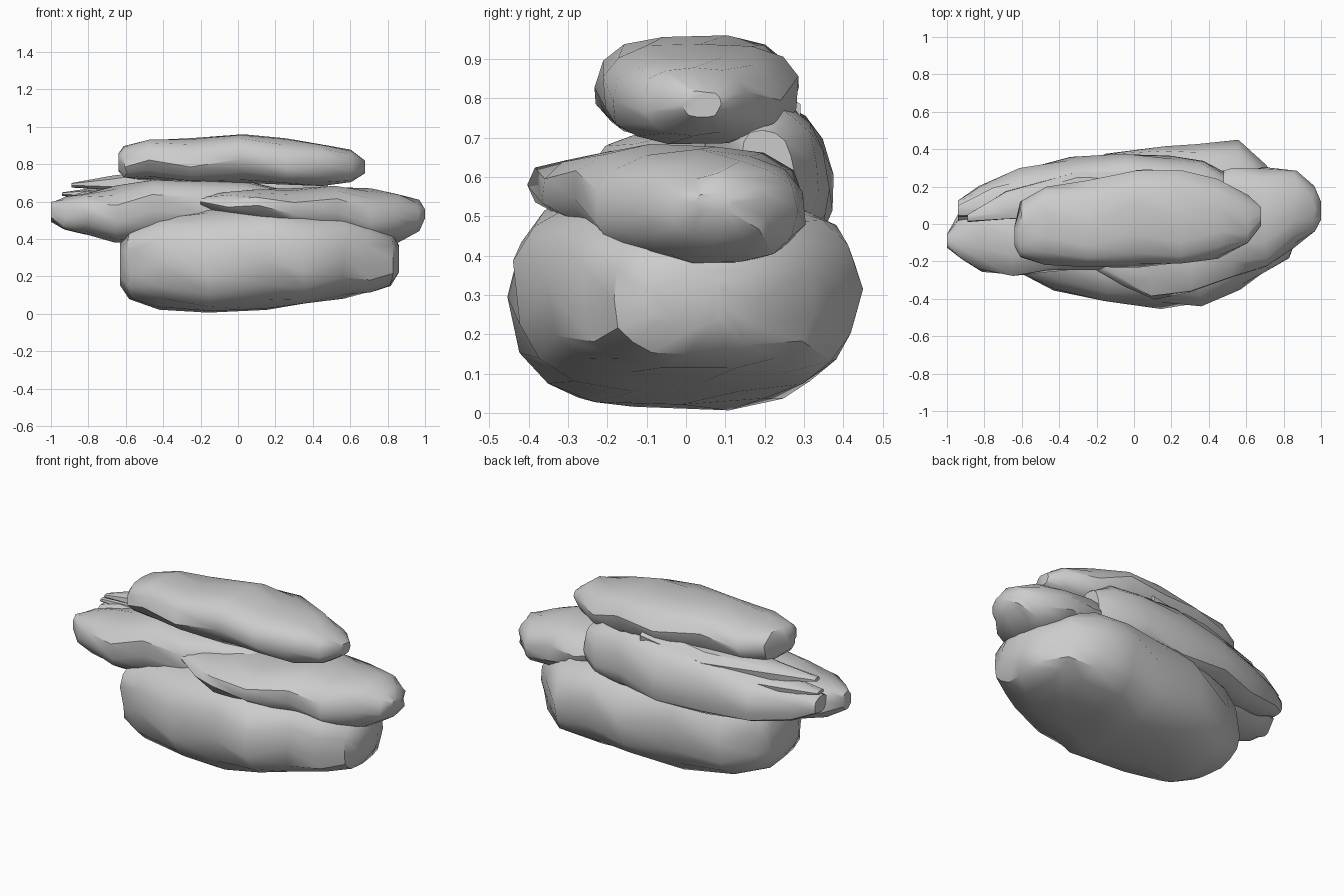
import bpy, bmesh, math, random

random.seed(4)

def rock(name, sections, sides=14, power=2.8, shear=0.0, rough=0.012):
    """Loft rounded-box rings along x; each section is (x, y0, y1, z0, z1)."""
    bm = bmesh.new()
    rings = []
    for i, (x, y0, y1, z0, z1) in enumerate(sections):
        cy, cz, ry, rz = (y0 + y1) / 2, (z0 + z1) / 2, (y1 - y0) / 2, (z1 - z0) / 2
        ring = []
        for k in range(sides):
            a = 2 * math.pi * (k + 0.5 * (i % 2)) / sides
            c, s = math.cos(a), math.sin(a)
            u = math.copysign(abs(c) ** (2 / power), c)
            v = math.copysign(abs(s) ** (2 / power), s)
            g = 1 - random.random() * rough / max(0.1, min(ry, rz))
            dx = random.uniform(-1, 1) * rough if 0 < i < len(sections) - 1 else 0
            ring.append(bm.verts.new((x + dx, cy + ry * u * g + shear * rz * v, cz + rz * v * g)))
        rings.append(ring)
    for a, b in zip(rings, rings[1:]):
        for k in range(sides):
            j = (k + 1) % sides
            bm.faces.new((a[k], a[j], b[j], b[k]))
    bm.faces.new(rings[0])
    bm.faces.new(rings[-1])
    bmesh.ops.recalc_face_normals(bm, faces=bm.faces)
    me = bpy.data.meshes.new(name)
    bm.to_mesh(me)
    bm.free()
    ob = bpy.data.objects.new(name, me)
    bpy.context.collection.objects.link(ob)
    bpy.ops.object.select_all(action='DESELECT')
    ob.select_set(True)
    bpy.context.view_layer.objects.active = ob
    bpy.ops.object.shade_smooth_by_angle(angle=math.radians(40))
    return ob

# Large base boulder
rock("base_boulder", [
    (-0.63, -0.18, 0.12, 0.15, 0.38), (-0.58, -0.28, 0.20, 0.07, 0.48),
    (-0.42, -0.37, 0.30, 0.02, 0.53), (-0.15, -0.42, 0.38, 0.00, 0.58),
    (0.15, -0.455, 0.42, 0.01, 0.58), (0.35, -0.45, 0.445, 0.04, 0.57),
    (0.57, -0.36, 0.455, 0.08, 0.55), (0.70, -0.28, 0.34, 0.11, 0.51),
    (0.82, -0.19, 0.20, 0.14, 0.44), (0.86, -0.10, 0.10, 0.22, 0.37)], sides=16, shear=-0.02)

# Slab overhanging on the right
rock("right_slab", [
    (-0.20, -0.26, -0.05, 0.57, 0.63), (-0.05, -0.35, 0.12, 0.52, 0.66),
    (0.10, -0.415, 0.20, 0.49, 0.67), (0.30, -0.39, 0.25, 0.45, 0.68),
    (0.52, -0.31, 0.30, 0.40, 0.69), (0.70, -0.25, 0.315, 0.37, 0.675),
    (0.86, -0.14, 0.30, 0.375, 0.65), (0.96, -0.05, 0.21, 0.44, 0.61),
    (1.00, 0.02, 0.12, 0.51, 0.56)], power=2.4)

# Slab overhanging on the left
rock("left_slab", [
    (-1.00, -0.13, -0.05, 0.49, 0.60), (-0.93, -0.20, 0.06, 0.445, 0.63),
    (-0.82, -0.26, 0.12, 0.42, 0.65), (-0.65, -0.285, 0.16, 0.38, 0.69),
    (-0.45, -0.27, 0.18, 0.38, 0.725), (-0.20, -0.25, 0.20, 0.42, 0.73),
    (0.05, -0.20, 0.20, 0.48, 0.71), (0.22, -0.12, 0.15, 0.55, 0.67)], power=2.5)

# Leaning slab along the back
rock("back_slab", [
    (-0.94, 0.01, 0.13, 0.52, 0.62), (-0.82, 0.00, 0.21, 0.46, 0.66),
    (-0.60, 0.02, 0.30, 0.43, 0.70), (-0.35, 0.05, 0.36, 0.42, 0.74),
    (-0.05, 0.05, 0.38, 0.42, 0.79), (0.20, 0.05, 0.37, 0.44, 0.80),
    (0.38, 0.08, 0.34, 0.47, 0.79), (0.48, 0.14, 0.28, 0.52, 0.73)], power=2.5, shear=-0.15)

# Thin split layers at the left end of the back slab
rock("lower_splinter", [
    (-0.94, 0.04, 0.10, 0.63, 0.65), (-0.75, 0.03, 0.20, 0.61, 0.68),
    (-0.40, 0.05, 0.28, 0.60, 0.73)], sides=8, rough=0.004)
rock("upper_splinter", [
    (-0.89, 0.01, 0.05, 0.675, 0.70), (-0.68, 0.02, 0.18, 0.66, 0.74),
    (-0.30, 0.02, 0.28, 0.65, 0.79), (0.10, 0.05, 0.30, 0.65, 0.83)], sides=8, rough=0.004)

# Top boulder
rock("top_boulder", [
    (-0.64, -0.12, -0.01, 0.76, 0.86), (-0.60, -0.19, 0.13, 0.72, 0.905),
    (-0.48, -0.22, 0.21, 0.71, 0.935), (-0.25, -0.235, 0.24, 0.70, 0.95),
    (0.02, -0.245, 0.29, 0.69, 0.965), (0.25, -0.23, 0.30, 0.68, 0.95),
    (0.45, -0.20, 0.25, 0.68, 0.91), (0.60, -0.12, 0.16, 0.70, 0.88),
    (0.68, -0.01, 0.09, 0.75, 0.82)], power=2.6)
